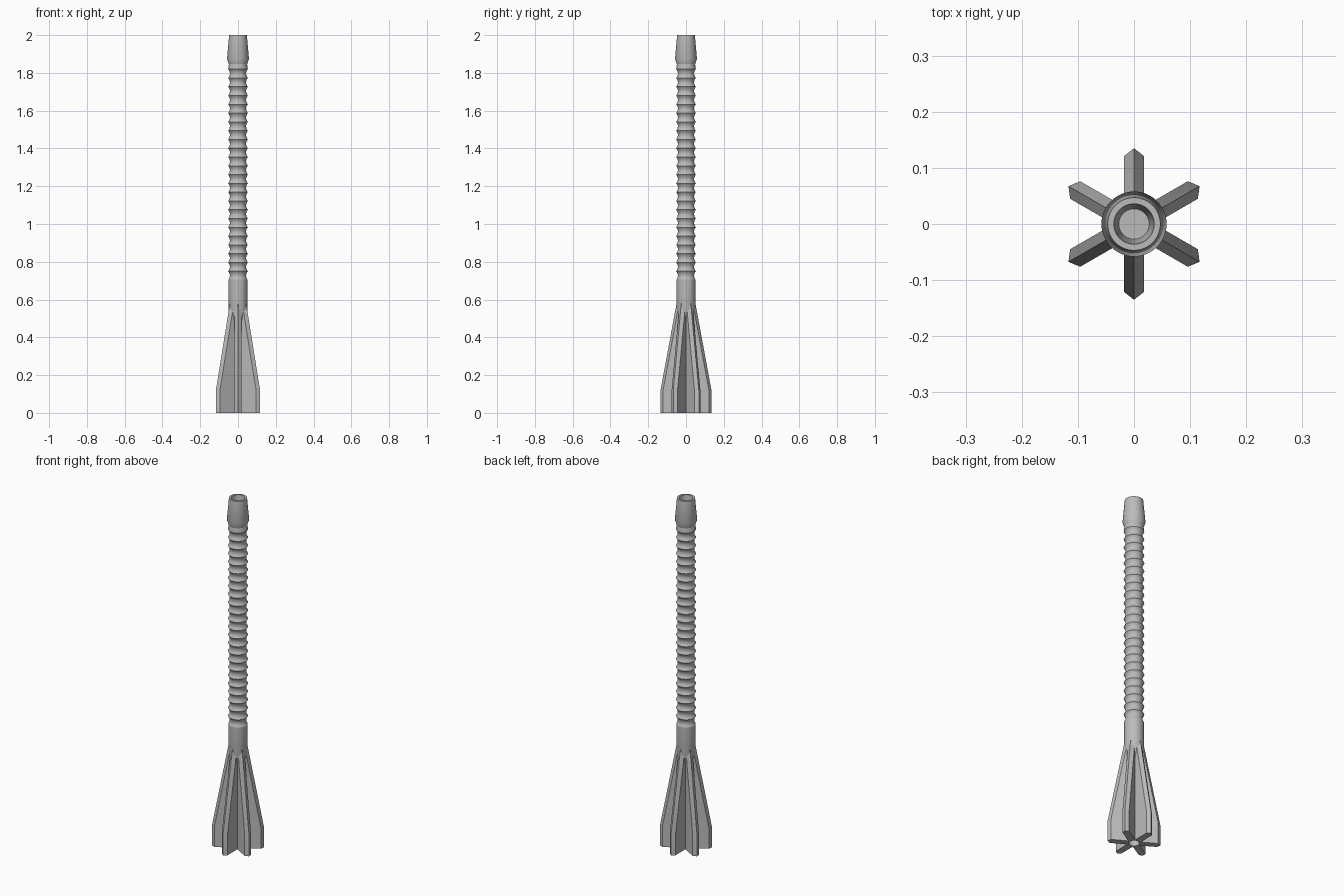
import bpy, bmesh, math
from mathutils import Matrix

cube = bpy.data.objects.get("Cube")
if cube:
    bpy.data.objects.remove(cube, do_unlink=True)

SEGMENTS = 48
mat = bpy.data.materials.new("plain grey")
mat.use_nodes = True
grey = (0.5, 0.5, 0.5, 1)
mat.diffuse_color = grey
mat.node_tree.nodes["Principled BSDF"].inputs["Base Color"].default_value = grey


def add_object(name, bm):
    bmesh.ops.recalc_face_normals(bm, faces=bm.faces)
    mesh = bpy.data.meshes.new(name)
    bm.to_mesh(mesh)
    bm.free()
    mesh.materials.append(mat)
    ob = bpy.data.objects.new(name, mesh)
    bpy.context.collection.objects.link(ob)
    bpy.ops.object.select_all(action='DESELECT')
    ob.select_set(True)
    bpy.context.view_layer.objects.active = ob
    bpy.ops.object.shade_smooth_by_angle(angle=math.radians(24))
    return ob


def lathe(name, profile):
    """Spin (radius, height) points around the z axis."""
    bm = bmesh.new()
    verts = [bm.verts.new((r, 0, z)) for r, z in profile]
    edges = [bm.edges.new(pair) for pair in zip(verts, verts[1:])]
    bmesh.ops.spin(bm, geom=verts + edges, cent=(0, 0, 0), axis=(0, 0, 1),
                   angle=math.tau, steps=SEGMENTS, use_merge=False)
    bmesh.ops.remove_doubles(bm, verts=bm.verts, dist=0.0001)
    return add_object(name, bm)


# Shaft: blind bore, narrow core, collar, scalloped grip, hollow tapered head
profile = [(0, 0.1), (0.027, 0.08), (0.027, 0), (0.036, 0), (0.036, 0.48),
           (0.05, 0.55), (0.05, 0.705)]
RIDGES, FIRST, LAST = 24, 0.75, 1.82
pitch = (LAST - FIRST) / (RIDGES - 1)
STEPS = 6
for i in range(-1, RIDGES):
    for j in range(STEPS):
        t = j / STEPS
        radius = 0.052 - 0.009 * math.sin(math.pi * t) ** 0.8
        profile.append((radius, FIRST + (i + t) * pitch))
profile += [(0.052, LAST), (0.048, 1.845), (0.058, 1.875), (0.047, 2),
            (0.036, 2), (0.027, 1.88), (0, 1.88)]
lathe("ribbed_shaft", [p for k, p in enumerate(profile) if k != 7])


# Six pointed fins: upright at the foot, then leaning in to the collar
def fin(name, angle):
    bm = bmesh.new()
    rings = []
    for z, tip in ((0, 0.135), (0.12, 0.135), (0.59, 0.048)):
        shoulder = tip - 0.014
        section = ((0.03, -0.018), (shoulder, -0.018), (tip, 0),
                   (shoulder, 0.018), (0.03, 0.018))
        rings.append([bm.verts.new((x, y, z)) for x, y in section])
    for low, high in zip(rings, rings[1:]):
        for k in range(5):
            n = (k + 1) % 5
            bm.faces.new((low[k], low[n], high[n], high[k]))
    bm.faces.new(rings[0])
    bm.faces.new(rings[-1])
    bmesh.ops.transform(bm, matrix=Matrix.Rotation(angle, 4, 'Z'), verts=bm.verts)
    add_object(name, bm)


for i in range(6):
    fin(f"fin_{i + 1}", math.radians(30 + 60 * i))
